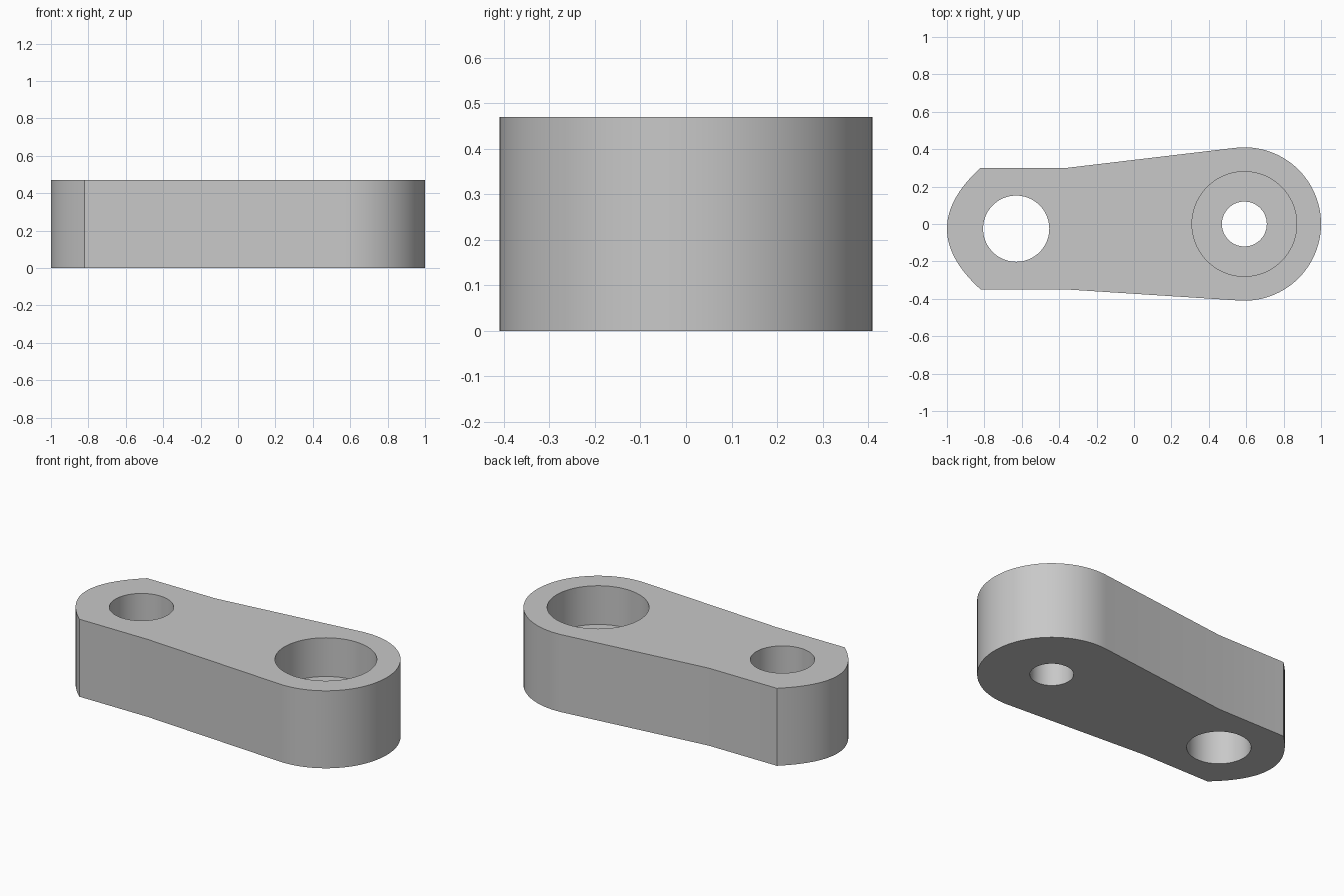
import bpy
import bmesh
from math import acos, atan2, cos, hypot, pi, sin

cube = bpy.data.objects.get("Cube")
if cube:
    bpy.data.objects.remove(cube, do_unlink=True)

HEIGHT = 0.47
BIG_X, BIG_R = 0.59, 0.41            # rounded large end
SMALL_X, MID_Y = -0.63, -0.025       # small bore centre
NOSE_X, NOSE_HALF = -0.82, 0.325     # corners of the pointed end

grey = bpy.data.materials.new("plain grey")
grey.use_nodes = True
colour = (0.58, 0.58, 0.58, 1)
grey.diffuse_color = colour
grey.node_tree.nodes["Principled BSDF"].inputs["Base Color"].default_value = colour


def prism(name, outline, z0, z1):
    """Extrude a counter-clockwise outline from z0 up to z1."""
    bm = bmesh.new()
    base = bm.faces.new([bm.verts.new((x, y, z0)) for x, y in outline])
    top = bmesh.ops.extrude_face_region(bm, geom=[base], use_keep_orig=True)["geom"]
    verts = [v for v in top if isinstance(v, bmesh.types.BMVert)]
    bmesh.ops.translate(bm, verts=verts, vec=(0, 0, z1 - z0))
    bmesh.ops.recalc_face_normals(bm, faces=bm.faces)
    mesh = bpy.data.meshes.new(name)
    bm.to_mesh(mesh)
    bm.free()
    mesh.materials.append(grey)
    obj = bpy.data.objects.new(name, mesh)
    bpy.context.collection.objects.link(obj)
    return obj


def arc(x, y, r, a0, a1, n):
    return [(x + r * cos(a0 + (a1 - a0) * i / n),
             y + r * sin(a0 + (a1 - a0) * i / n)) for i in range(n + 1)]


def tangent_angle(x, y, side):
    """Angle where the line from a shoulder point touches the large end."""
    dx = x - BIG_X
    return atan2(y, dx) - side * acos(BIG_R / hypot(dx, y))


# Lever outline: large round end, tapering flanks, parabolic nose
top_y, low_y = MID_Y + NOSE_HALF, MID_Y - NOSE_HALF
shoulder = -0.36
outline = arc(BIG_X, 0, BIG_R, tangent_angle(shoulder, low_y, -1),
              tangent_angle(shoulder, top_y, 1), 64)
outline.append((shoulder, top_y))
for i in range(33):
    t = 1 - i / 16
    outline.append((-1 + (NOSE_X + 1) * t * t, MID_Y + NOSE_HALF * t))
outline.append((shoulder, low_y))
lever = prism("lever_body", outline, 0, HEIGHT)

# Bores: small end, large end and its wide counterbore
bores = [("small_bore", SMALL_X, MID_Y, 0.177, -0.1),
         ("large_bore", BIG_X, 0, 0.12, -0.1),
         ("counterbore", BIG_X, 0, 0.28, HEIGHT / 2)]
cutters = []
for name, x, y, r, z0 in bores:
    cutter = prism(name + "_cutter", arc(x, y, r, 0, 2 * pi, 72)[:-1], z0, HEIGHT + 0.1)
    cutter.hide_render = True
    cutters.append(cutter)
    mod = lever.modifiers.new(name, "BOOLEAN")
    mod.operation = "DIFFERENCE"
    mod.solver = "EXACT"
    mod.object = cutter

# Apply the cuts and remove the helpers
bpy.context.view_layer.update()
cut = bpy.data.meshes.new_from_object(
    lever.evaluated_get(bpy.context.evaluated_depsgraph_get()))
lever.modifiers.clear()
lever.data = cut
for cutter in cutters:
    bpy.data.objects.remove(cutter, do_unlink=True)

bpy.ops.object.select_all(action="DESELECT")
lever.select_set(True)
bpy.context.view_layer.objects.active = lever
bpy.ops.object.shade_smooth_by_angle(angle=pi / 6)
